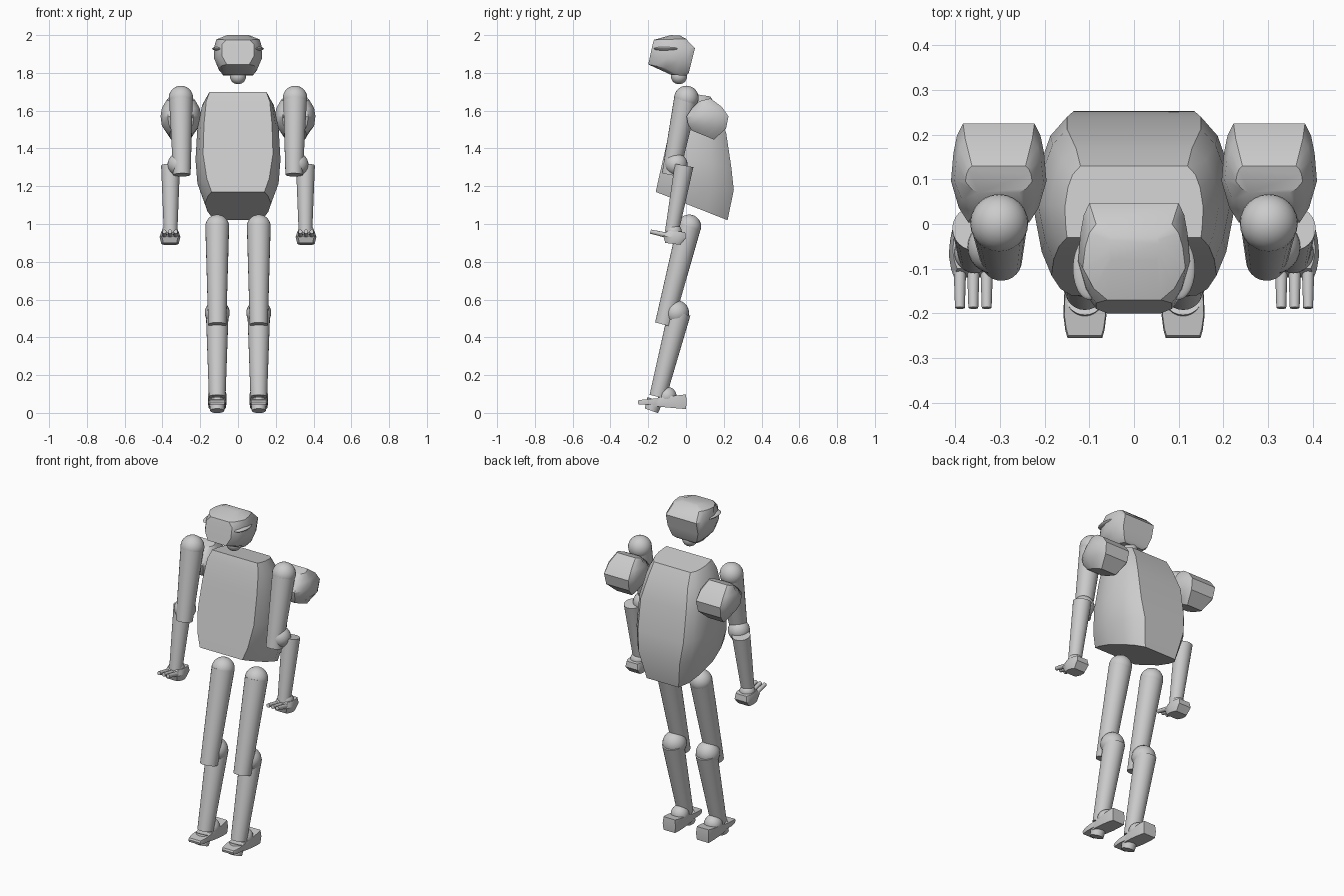
import bpy, bmesh, math
from mathutils import Vector, Matrix


def finish(name, bm, angle=32):
    bmesh.ops.recalc_face_normals(bm, faces=bm.faces)
    me = bpy.data.meshes.new(name)
    bm.to_mesh(me)
    bm.free()
    me.shade_smooth()
    me.set_sharp_from_angle(angle=math.radians(angle))
    ob = bpy.data.objects.new(name, me)
    bpy.context.collection.objects.link(ob)
    return ob


def shell(name, x, rings):
    """Flat-fronted rounded body; ring = front y, z, back y, z, half widths front/mid/back."""
    bm = bmesh.new()
    loops = []
    for fy, fz, by, bz, wf, wm, wb in rings:
        d, e = wm - wf, wm - wb
        half = [(0, wf), (.15, wf + .55 * d), (.42, wm), (.7, wm - .2 * e),
                (.88, wm - .5 * e), (1, wb)]
        pts = half + [(t, -w) for t, w in reversed(half)]
        loops.append([bm.verts.new((x + w, fy + t * (by - fy), fz + t * (bz - fz)))
                      for t, w in pts])
    for a, b in zip(loops, loops[1:]):
        for i in range(len(a)):
            j = (i + 1) % len(a)
            bm.faces.new((a[i], a[j], b[j], b[i]))
    bm.faces.new(loops[0])
    bm.faces.new(loops[-1])
    return finish(name, bm)


def ball(name, c, r, scale=(1, 1, 1)):
    bm = bmesh.new()
    bmesh.ops.create_uvsphere(bm, u_segments=24, v_segments=14, radius=r)
    bmesh.ops.scale(bm, vec=scale, verts=bm.verts)
    bmesh.ops.translate(bm, vec=c, verts=bm.verts)
    return finish(name, bm)


def limb(name, a, b, r1, r2, segs=24):
    a, b = Vector(a), Vector(b)
    d = b - a
    m = Matrix.Translation((a + b) / 2) @ d.to_track_quat('Z', 'Y').to_matrix().to_4x4()
    bm = bmesh.new()
    bmesh.ops.create_cone(bm, cap_ends=True, segments=segs, radius1=r1, radius2=r2,
                          depth=d.length, matrix=m)
    return finish(name, bm)


# Torso
shell("torso", 0, [
    (-.16, 1.17, .22, 1.02, .14, .175, .105),
    (-.145, 1.24, .253, 1.18, .165, .215, .135),
    (-.115, 1.37, .24, 1.30, .185, .225, .15),
    (-.08, 1.53, .213, 1.48, .18, .215, .15),
    (-.05, 1.65, .17, 1.60, .168, .19, .13),
    (-.03, 1.70, .13, 1.675, .15, .155, .12)])

# Head and neck
shell("head", 0, [
    (-.08, 1.79, 0, 1.785, .06, .08, .06),
    (-.2, 1.845, .015, 1.80, .06, .105, .08),
    (-.19, 1.89, .03, 1.86, .085, .127, .1),
    (-.177, 1.95, .047, 1.93, .085, .125, .1),
    (-.17, 1.975, 0, 1.98, .06, .115, .085),
    (-.08, 2.0, -.03, 1.997, .05, .06, .05)])
ball("neck", (0, -.037, 1.783), .043)

for s, side in ((1, "right"), (-1, "left")):
    # Ear
    ball("ear_" + side, (s * .1, -.1, 1.928), 1, (.037, .07, .011))

    # Shoulder pad
    shell("shoulder_pad_" + side, s * .303, [
        (.03, 1.495, .148, 1.447, .05, .06, .05),
        (.01, 1.53, .212, 1.505, .065, .1, .075),
        (.003, 1.57, .225, 1.57, .068, .107, .08),
        (.03, 1.61, .19, 1.62, .06, .1, .075),
        (.07, 1.65, .13, 1.665, .045, .075, .06)])

    # Arm
    ball("shoulder_joint_" + side, (s * .302, .002, 1.667), .065)
    limb("upper_arm_" + side, (s * .302, 0, 1.665), (s * .297, -.082, 1.26), .063, .046)
    ball("elbow_" + side, (s * .313, -.052, 1.315), .06)
    limb("forearm_" + side, (s * .357, -.01, 1.31), (s * .357, -.075, .96), .05, .036)

    # Hand
    ball("wrist_" + side, (s * .36, -.065, .958), .043)
    shell("hand_" + side, s * .36, [
        (-.11, .90, -.03, .89, .035, .046, .035),
        (-.12, .935, 0, .925, .043, .055, .04),
        (-.1, .963, -.005, .958, .036, .046, .035)])
    for i, fx in enumerate((.33, .36, .39)):
        limb(f"finger_{side}_{i + 1}", (s * fx, -.1, .94), (s * fx, -.188, .96), .014, .011, 12)

    # Leg
    ball("hip_" + side, (s * .11, .017, .987), .063)
    limb("thigh_" + side, (s * .11, .017, .99), (s * .11, -.117, .467), .063, .048)
    ball("knee_" + side, (s * .11, -.05, .53), .066)
    limb("shin_" + side, (s * .11, -.035, .53), (s * .11, -.15, .085), .06, .044)

    # Foot
    ball("ankle_" + side, (s * .11, -.1, .088), .05)
    shell("heel_" + side, s * .11, [
        (-.17, .035, 0, .02, .04, .046, .038),
        (-.165, .055, .003, .06, .045, .05, .042),
        (-.15, .08, 0, .098, .04, .046, .038)])
    limb("foot_pad_" + side, (s * .11, -.163, .07), (s * .11, -.183, .011), .043, .037)
    shell("toes_" + side, s * .11, [
        (-.252, .045, -.14, .042, .037, .046, .042),
        (-.255, .058, -.14, .058, .039, .048, .044),
        (-.25, .068, -.14, .078, .037, .046, .042)])
